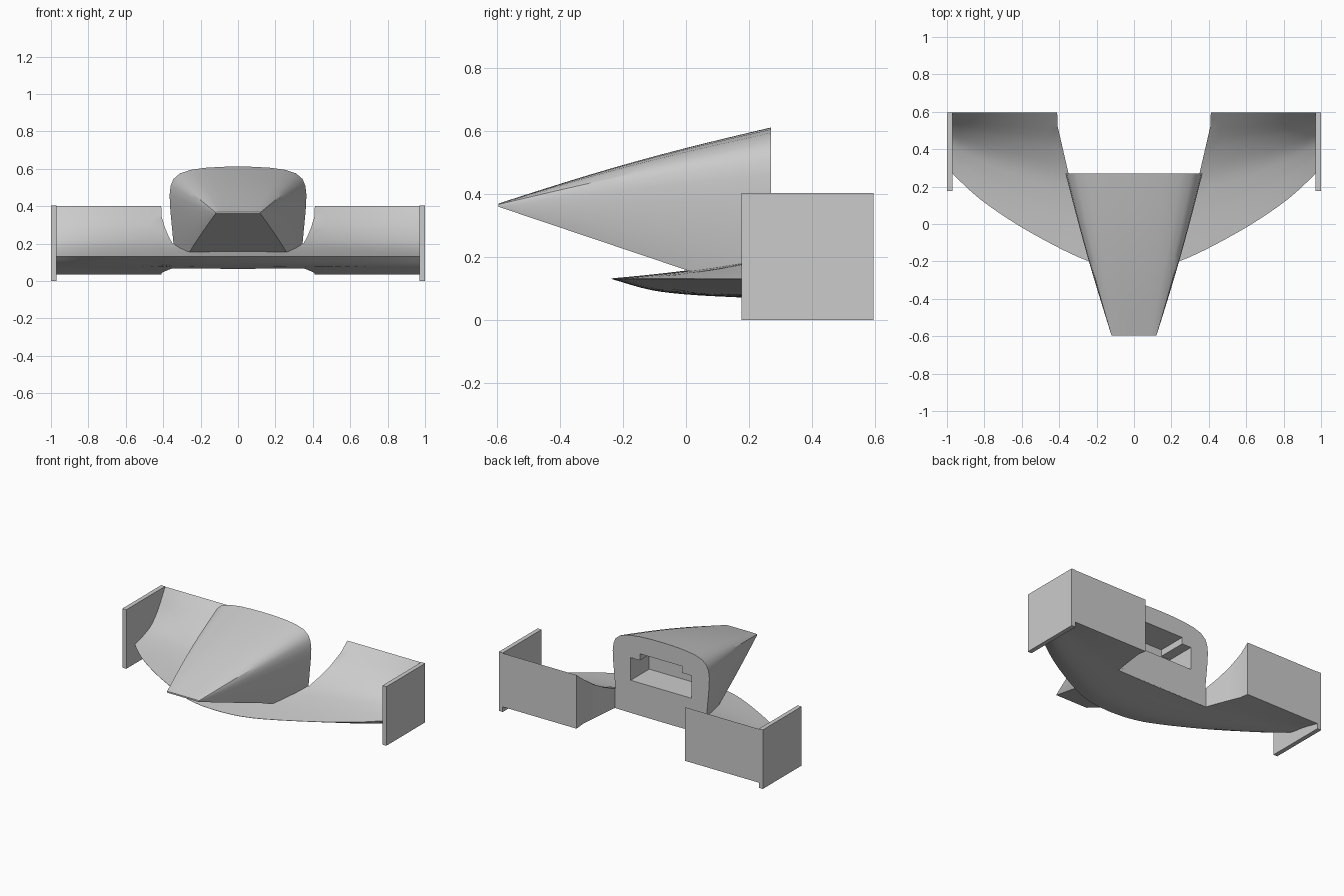
import bpy, bmesh, math
from mathutils import Vector

cube = bpy.data.objects.get("Cube")
if cube:
    bpy.data.objects.remove(cube, do_unlink=True)

grey = bpy.data.materials.new("plain_grey")
grey.use_nodes = True
COLOUR = (0.6, 0.6, 0.6, 1)
grey.diffuse_color = COLOUR
grey.node_tree.nodes["Principled BSDF"].inputs["Base Color"].default_value = COLOUR


def finish(name, bm):
    """Turn a bmesh into a named grey object."""
    bmesh.ops.remove_doubles(bm, verts=bm.verts, dist=1e-5)
    bmesh.ops.recalc_face_normals(bm, faces=bm.faces)
    mesh = bpy.data.meshes.new(name)
    bm.to_mesh(mesh)
    bm.free()
    mesh.materials.append(grey)
    obj = bpy.data.objects.new(name, mesh)
    bpy.context.collection.objects.link(obj)
    return obj


def activate(obj):
    bpy.ops.object.select_all(action="DESELECT")
    obj.select_set(True)
    bpy.context.view_layer.objects.active = obj


def loft(name, rings):
    """Skin closed rings of equal length and cap both ends."""
    bm = bmesh.new()
    loops = [[bm.verts.new(p) for p in ring] for ring in rings]
    n = len(loops[0])
    for a, b in zip(loops, loops[1:]):
        for i in range(n):
            j = (i + 1) % n
            bm.faces.new((a[i], a[j], b[j], b[i]))
    bm.faces.new(loops[0])
    bm.faces.new(loops[-1])
    return finish(name, bm)


def box(name, low, high):
    bm = bmesh.new()
    bmesh.ops.create_cube(bm, size=1)
    low, high = Vector(low), Vector(high)
    for v in bm.verts:
        v.co = (low + high) / 2 + v.co * (high - low)
    return finish(name, bm)


def curve(points, t):
    """Smooth interpolation through (t, value) points."""
    k = max(i for i in range(len(points) - 1) if i == 0 or points[i][0] <= t)
    slope = lambda i: ((points[min(i + 1, len(points) - 1)][1] - points[max(i - 1, 0)][1])
                       / (points[min(i + 1, len(points) - 1)][0] - points[max(i - 1, 0)][0]))
    (t0, a), (t1, b) = points[k], points[k + 1]
    h = t1 - t0
    u = (t - t0) / h
    return ((2*u**3 - 3*u**2 + 1) * a + (u**3 - 2*u**2 + u) * h * slope(k)
            + (3*u**2 - 2*u**3) * b + (u**3 - u**2) * h * slope(k + 1))


# Nose: flat blade tip lofted into a round-topped rear bulkhead
TIP_Y, NOSE_BACK, WING_BACK = -0.597, 0.27, 0.597
back_half = [(.31, .068), (.345, .2), (.362, .38), (.366, .46), (.36, .51), (.345, .546),
             (.31, .576), (.25, .595), (.17, .606), (.08, .611), (0, .612)]
tip_half = [(.12, .36), (.12, .361), (.12, .363), (.12, .364), (.12, .366), (.12, .367),
            (.11, .369), (.09, .37), (.06, .37), (.03, .37), (0, .37)]
rings = []
for step in range(13):
    f = step / 12
    bulge = math.sin(math.pi * f) * .012
    half = []
    for (tx, tz), (bx, bz) in zip(tip_half, back_half):
        lift = max(0, (bz - .36) / .25) * bulge
        half.append((tx + (bx - tx) * f + bulge * .7 * bx / .366, tz + (bz - tz) * f + lift))
    y = TIP_Y + (NOSE_BACK - TIP_Y) * f
    rings.append([(x, y, z) for x, z in half] + [(-x, y, z) for x, z in half[-2::-1]])
nose = loft("nose", rings)

# Stepped socket cut into the rear of the nose
for low, high in (((-.23, .07, .29), (.23, .4, .445)), ((-.16, .07, .4), (.16, .4, .49))):
    cutter = box("socket_cutter", low, high)
    cutter.hide_render = True
    cut = nose.modifiers.new("socket", "BOOLEAN")
    cut.operation, cut.solver, cut.object = "DIFFERENCE", "EXACT", cutter
    activate(nose)
    bpy.ops.object.modifier_apply(modifier=cut.name)
    bpy.data.objects.remove(cutter, do_unlink=True)

# Wing: one chord profile swept along a curved leading edge
leading = [(0, -.237), (.12, -.229), (.24, -.2), (.36, -.148), (.5, -.075), (.63, 0),
           (.8, .115), (.9, .2), (.985, .285)]
upper = [(0, .132), (.16, .145), (.35, .165), (.56, .2), (.77, .275), (.9, .345), (1, .402)]
lower = [(0, .13), (.15, .095), (.3, .08), (.6, .066), (1, .035)]


def trailing(x):
    if x <= .35:
        return NOSE_BACK - .001
    return NOSE_BACK + (x - .35) / .06 * .26 if x < .41 else WING_BACK


stations = [0, .06, .12, .18, .24, .3, .35, .37, .39, .4095, .4105] + [.46 + .0525 * i for i in range(11)]
rings = []
for x in [-s for s in stations[:0:-1]] + stations:
    front = curve(leading, abs(x))
    reach = (trailing(abs(x)) - front) / (WING_BACK - front)
    fractions = [reach * i / 16 for i in range(17)]
    at = lambda s, profile: (x, front + (WING_BACK - front) * s, curve(profile, s))
    rings.append([at(s, upper) for s in fractions] + [at(s, lower) for s in fractions[::-1]])
wing = loft("front_wing", rings)

for obj in (nose, wing):
    activate(obj)
    bpy.ops.object.shade_smooth_by_angle(angle=math.radians(30))

# Endplates
for side, sign in (("left", 1), ("right", -1)):
    xs = sorted((sign * .97, sign))
    box(side + "_endplate", (xs[0], .177, 0), (xs[1], WING_BACK, .404))
